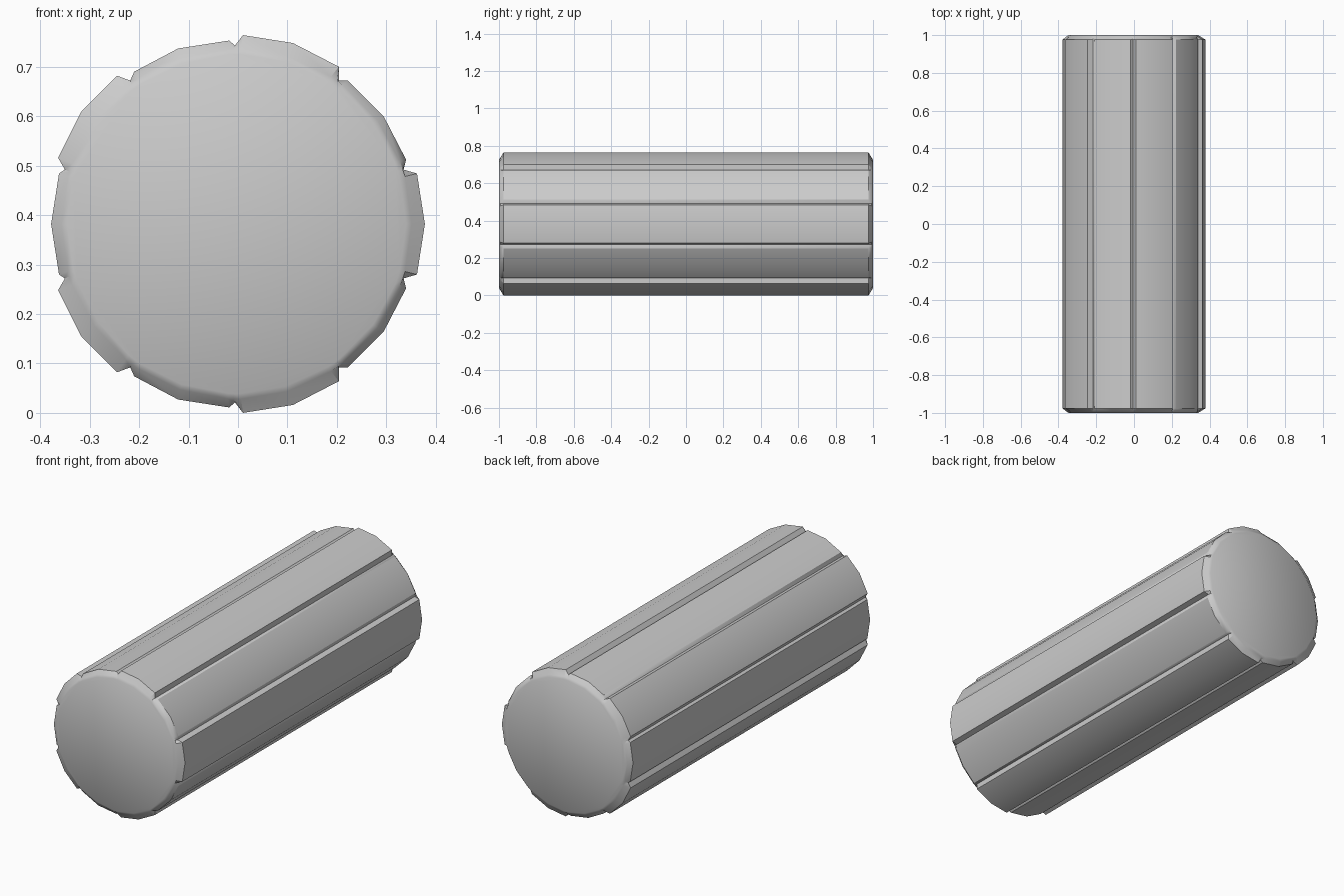
import bpy, bmesh, math

if "Cube" in bpy.data.objects:
    bpy.data.objects.remove(bpy.data.objects["Cube"])

CZ = 0.382
# Upper half of the plank cross-section, right to left (x, height above axis)
half = [(.378, 0), (.362, .102), (.335, .11), (.34, .13), (.295, .217), (.222, .29),
        (.204, .29), (.204, .318), (.111, .366), (.01, .382), (-.006, .361),
        (-.018, .371), (-.121, .355), (-.21, .308), (-.218, .29), (-.245, .3),
        (-.317, .227), (-.364, .134), (-.35, .11), (-.362, .102), (-.378, 0)]
outline = half + [(x, -z) for x, z in reversed(half[1:-1])]


def inset(radius):
    # near-round rim following the outline's angles
    pts = []
    for x, z in outline:
        r = math.hypot(x, z)
        pts.append((x / r * radius - .003, z / r * radius))
    return pts


# Loops along the length: cap edge, rim, plank ends, mirrored at the back
front = [(inset(.343), 1.0), (inset(.354), .993), (outline, .976)]
loops = [(p, -y) for p, y in front] + [(p, y) for p, y in reversed(front)]

bm = bmesh.new()
rings = [[bm.verts.new((x, y, z + CZ)) for x, z in pts] for pts, y in loops]
n = len(outline)
for a, b in zip(rings, rings[1:]):
    for i in range(n):
        j = (i + 1) % n
        bm.faces.new((a[i], a[j], b[j], b[i]))
# End caps
bm.faces.new(rings[0])
bm.faces.new(rings[-1])
bmesh.ops.recalc_face_normals(bm, faces=bm.faces)

mesh = bpy.data.meshes.new("grooved_cylinder")
bm.to_mesh(mesh)
bm.free()
obj = bpy.data.objects.new("grooved_cylinder", mesh)
bpy.context.collection.objects.link(obj)
bpy.context.view_layer.objects.active = obj
obj.select_set(True)
bpy.ops.object.shade_smooth_by_angle(angle=math.radians(35))
